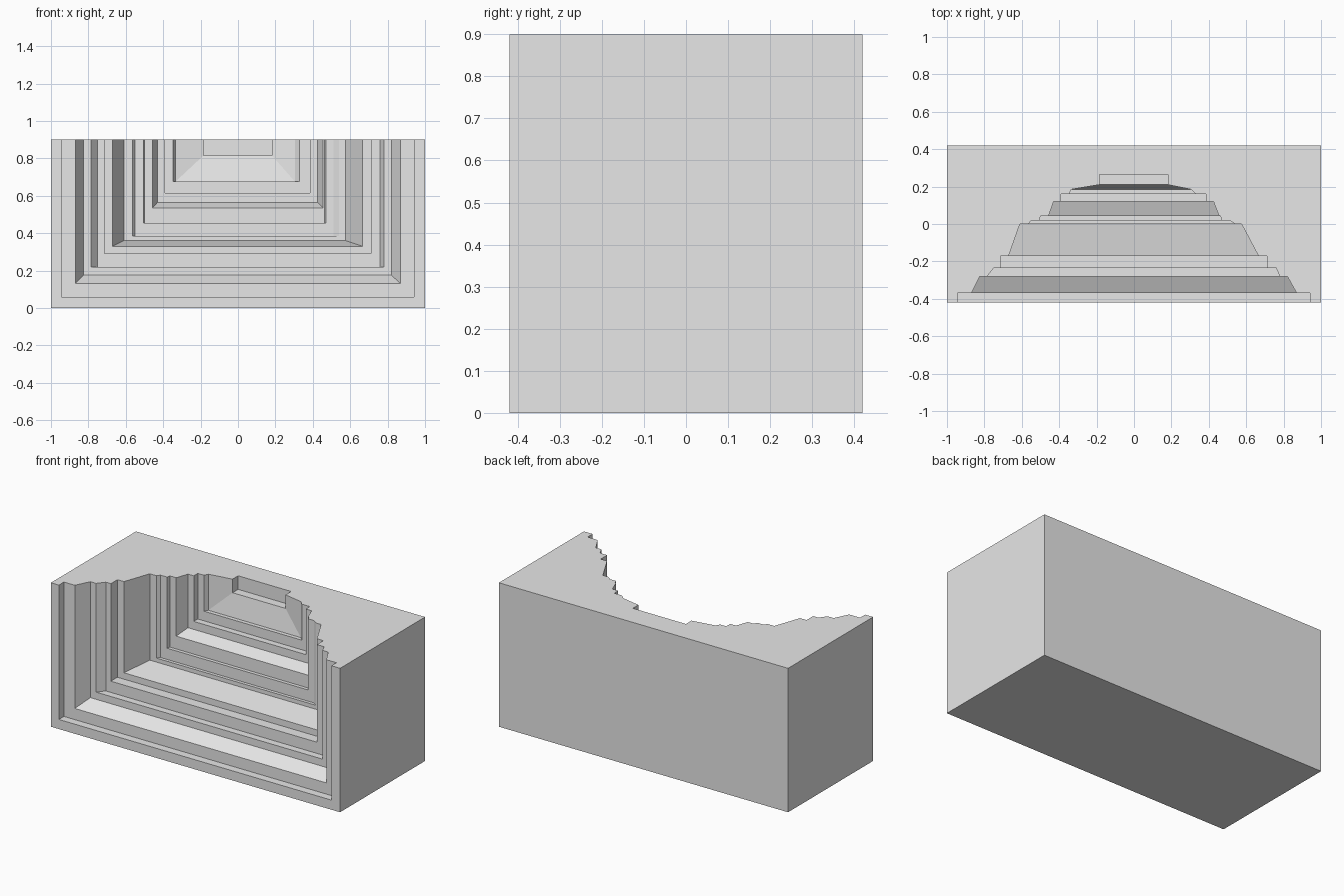
import bpy, bmesh

cube = bpy.data.objects.get("Cube")
if cube:
    bpy.data.objects.remove(cube)

TOP, BACK = 0.9, 0.42

# Plain stone colour
stone = bpy.data.materials.new("light grey stone")
stone.use_nodes = True
stone.diffuse_color = (0.8, 0.8, 0.8, 1)
stone.node_tree.nodes["Principled BSDF"].inputs["Base Color"].default_value = (0.8, 0.8, 0.8, 1)

# Terraces from the front face inwards: (y, left edge, right edge, floor height)
terraces = [
    (-0.42, -1.0, 1.0, 0.0),
    (-0.42, -0.945, 0.94, 0.06),
    (-0.37, -0.945, 0.94, 0.06),
    (-0.37, -0.87, 0.87, 0.13),
    (-0.28, -0.825, 0.82, 0.175),
    (-0.28, -0.785, 0.78, 0.22),
    (-0.235, -0.75, 0.76, 0.22),
    (-0.235, -0.715, 0.71, 0.29),
    (-0.17, -0.715, 0.71, 0.29),
    (-0.17, -0.67, 0.665, 0.33),
    (0.0, -0.61, 0.575, 0.36),
    (0.0, -0.565, 0.54, 0.385),
    (0.02, -0.55, 0.51, 0.385),
    (0.02, -0.505, 0.47, 0.455),
    (0.042, -0.5, 0.462, 0.455),
    (0.042, -0.457, 0.455, 0.535),
    (0.12, -0.43, 0.425, 0.565),
    (0.12, -0.39, 0.385, 0.615),
    (0.16, -0.39, 0.385, 0.615),
    (0.16, -0.347, 0.33, 0.675),
    (0.185, -0.335, 0.305, 0.675),
    (0.21, -0.185, 0.182, 0.815),
    (0.265, -0.185, 0.182, 0.815),
]

bm = bmesh.new()

# U-shaped rings joined by walls and floors
rings = [[bm.verts.new(p) for p in ((l, y, TOP), (l, y, z), (r, y, z), (r, y, TOP))]
         for y, l, r, z in terraces]
for a, b in zip(rings, rings[1:]):
    for i in range(3):
        bm.faces.new((a[i], a[i + 1], b[i + 1], b[i]))
bm.faces.new(rings[-1])

# Outer shell: sides, base, back and the stepped top outline
front = rings[0]
rear = [bm.verts.new((v.co.x, BACK, v.co.z)) for v in front]
for i in range(3):
    bm.faces.new((front[i], rear[i], rear[i + 1], front[i + 1]))
bm.faces.new(rear[::-1])
left_edge = [ring[0] for ring in rings]
right_edge = [ring[3] for ring in reversed(rings)]
bm.faces.new(left_edge + right_edge + [rear[3], rear[0]])
bmesh.ops.recalc_face_normals(bm, faces=bm.faces)

mesh = bpy.data.meshes.new("terraced_block")
bm.to_mesh(mesh)
bm.free()
mesh.materials.append(stone)
block = bpy.data.objects.new("terraced_block", mesh)
bpy.context.collection.objects.link(block)
